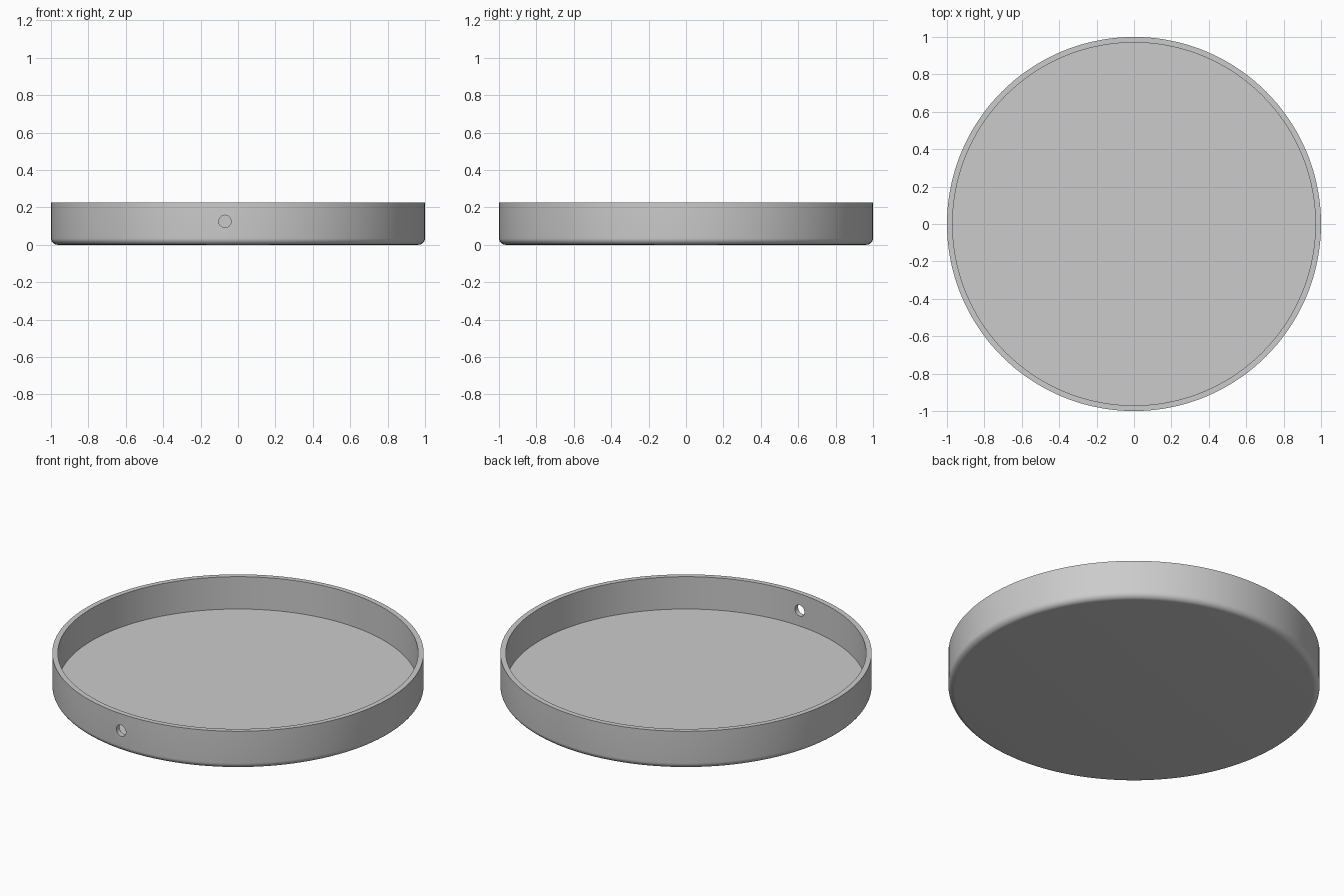
import bpy, bmesh, math
from mathutils import Vector

default_cube = bpy.data.objects.get("Cube")
if default_cube:
    bpy.data.objects.remove(default_cube, do_unlink=True)

HEIGHT, OUTER, INNER, FLOOR, FILLET = 0.225, 1.0, 0.97, 0.033, 0.035
SEGMENTS = 144

grey = bpy.data.materials.new("plain_grey")
grey.use_nodes = True
grey.diffuse_color = (0.6, 0.6, 0.6, 1)
grey.node_tree.nodes["Principled BSDF"].inputs["Base Color"].default_value = (0.6, 0.6, 0.6, 1)


def lathe(name, profile):
    """Spin an (r, z) profile around the z axis."""
    bm = bmesh.new()
    verts = [bm.verts.new((r, 0, z)) for r, z in profile]
    edges = [bm.edges.new(pair) for pair in zip(verts, verts[1:])]
    bmesh.ops.spin(bm, geom=verts + edges, cent=(0, 0, 0), axis=(0, 0, 1),
                   angle=math.tau, steps=SEGMENTS, use_merge=False)
    bmesh.ops.remove_doubles(bm, verts=bm.verts, dist=1e-4)
    bmesh.ops.recalc_face_normals(bm, faces=bm.faces)
    mesh = bpy.data.meshes.new(name)
    bm.to_mesh(mesh)
    bm.free()
    obj = bpy.data.objects.new(name, mesh)
    bpy.context.collection.objects.link(obj)
    mesh.materials.append(grey)
    return obj


# Shallow round tray: flat base, rounded bottom edge, thin wall, sunken floor
profile = [(0, 0)]
for i in range(9):
    a = math.pi / 2 * i / 8
    profile.append((OUTER - FILLET + FILLET * math.sin(a), FILLET - FILLET * math.cos(a)))
profile += [(OUTER, HEIGHT), (INNER, HEIGHT), (INNER, FLOOR), (0, FLOOR)]
tray = lathe("round_tray", profile)

# Small round hole drilled through the front wall
bpy.ops.mesh.primitive_cylinder_add(vertices=40, radius=0.033, depth=0.2,
                                    location=(-0.07, -0.985, 0.125),
                                    rotation=(math.pi / 2, 0, 0))
drill = bpy.context.object
drill.name = "hole_cutter"
drill.hide_render = True
drill.data.materials.append(grey)
cut = tray.modifiers.new("wall_hole", 'BOOLEAN')
cut.operation, cut.solver, cut.object = 'DIFFERENCE', 'EXACT', drill

# Bake the cut, then remove the cutter
bpy.ops.object.select_all(action='DESELECT')
tray.select_set(True)
bpy.context.view_layer.objects.active = tray
bpy.ops.object.modifier_apply(modifier=cut.name)
bpy.data.objects.remove(drill, do_unlink=True)
bpy.ops.object.shade_smooth_by_angle(angle=math.radians(35))
